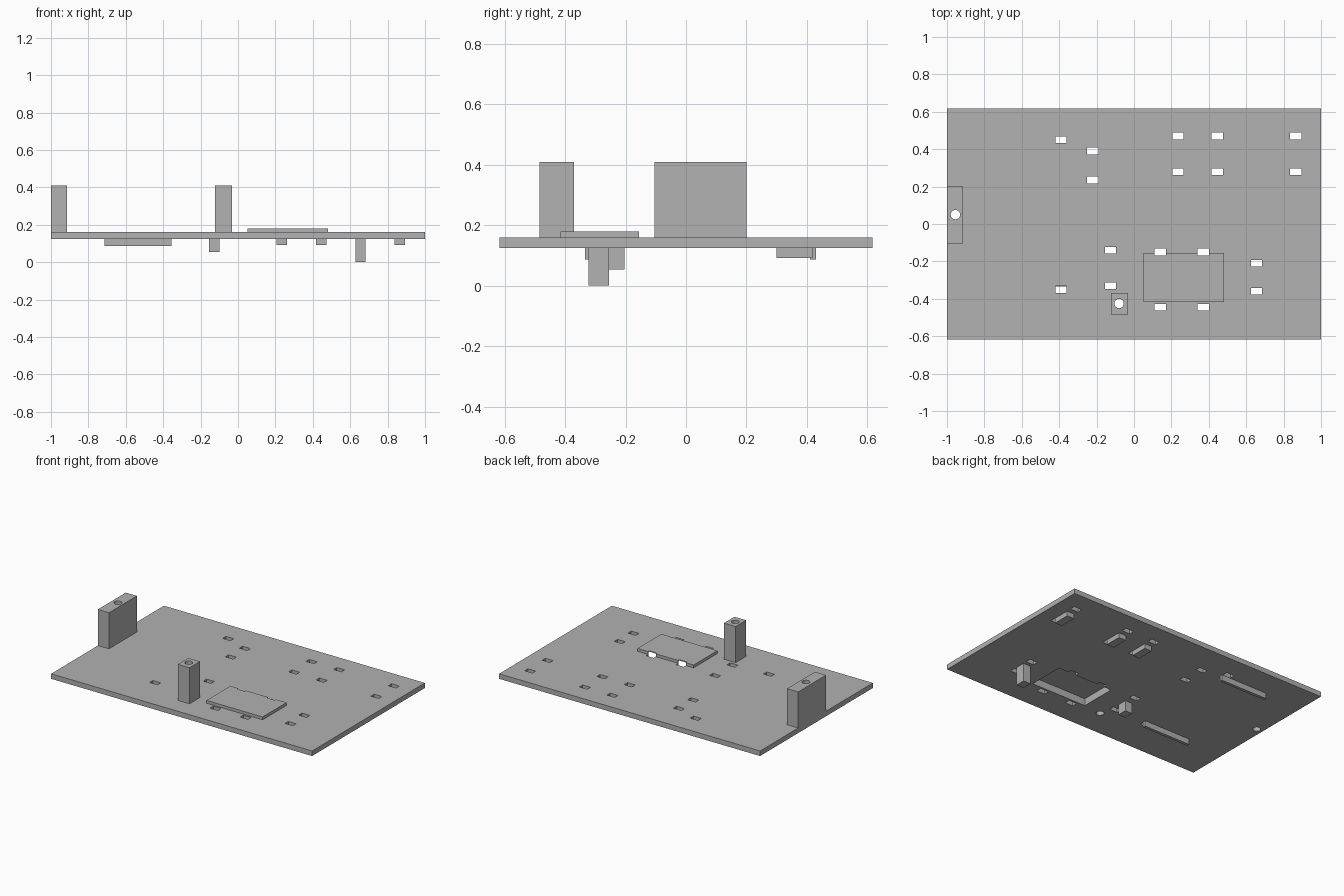
import bpy
import bmesh
from mathutils import Matrix, Vector

cube = bpy.data.objects.get("Cube")
if cube:
    bpy.data.objects.remove(cube, do_unlink=True)

grey = bpy.data.materials.new("light_grey")
grey.use_nodes = True
colour = (0.445, 0.445, 0.445, 1)
grey.diffuse_color = colour
grey.node_tree.nodes["Principled BSDF"].inputs["Base Color"].default_value = colour

BOTTOM, TOP = 0.125, 0.16   # base plate heights


def add_box(bm, x, y, z):
    """Box from (min, max) ranges on each axis."""
    size = Vector((x[1] - x[0], y[1] - y[0], z[1] - z[0]))
    mid = Vector((sum(x), sum(y), sum(z))) / 2
    bmesh.ops.create_cube(bm, size=1, matrix=Matrix.Translation(mid) @ Matrix.Diagonal(size).to_4x4())


def finish(name, bm):
    mesh = bpy.data.meshes.new(name)
    bm.to_mesh(mesh)
    bm.free()
    mesh.materials.append(grey)
    obj = bpy.data.objects.new(name, mesh)
    bpy.context.collection.objects.link(obj)
    return obj


def box(name, x, y, z):
    bm = bmesh.new()
    add_box(bm, x, y, z)
    return finish(name, bm)


def cut(obj, *cutters):
    bpy.context.view_layer.objects.active = obj
    for cutter in cutters:
        mod = obj.modifiers.new("cut", 'BOOLEAN')
        mod.operation = 'DIFFERENCE'
        mod.solver = 'EXACT'
        mod.object = cutter
        bpy.ops.object.modifier_apply(modifier=mod.name)


# Tie slots, as x position and the y positions in that column
slots = [(-0.39, (0.45, -0.35)), (-0.22, (0.39, 0.235)), (-0.125, (-0.14, -0.33)),
         (0.235, (0.47, 0.28)), (0.445, (0.47, 0.28)), (0.865, (0.47, 0.28)),
         (0.655, (-0.21, -0.36)), (0.14, (-0.15, -0.445)), (0.37, (-0.15, -0.445))]
bm = bmesh.new()
for x, ys in slots:
    for y in ys:
        add_box(bm, (x - 0.03, x + 0.03), (y - 0.018, y + 0.018), (0.1, 0.25))
slot_cutter = finish("slot_cutter", bm)

# Round bores through the posts and plate
bm = bmesh.new()
for x, y in ((-0.955, 0.05), (-0.08, -0.425)):
    bmesh.ops.create_cone(bm, cap_ends=True, segments=32, radius1=0.025, radius2=0.025,
                          depth=0.6, matrix=Matrix.Translation((x, y, 0.25)))
bore_cutter = finish("bore_cutter", bm)

# Pocket open from below, closed by the thin raised cover
pocket_cutter = box("pocket_cutter", (0.054, 0.476), (-0.412, -0.159), (0.1, 0.174))
cutters = (slot_cutter, bore_cutter, pocket_cutter)
for c in cutters:
    c.hide_render = True

# Main parts
plate = box("base_plate", (-1, 1), (-0.617, 0.617), (BOTTOM, TOP))
cut(plate, pocket_cutter, slot_cutter, bore_cutter)
cover = box("pocket_cover", (0.05, 0.48), (-0.416, -0.155), (TOP, 0.18))
cut(cover, pocket_cutter, slot_cutter)
wide_post = box("wide_post", (-1, -0.915), (-0.105, 0.2), (TOP, 0.41))
cut(wide_post, bore_cutter)
narrow_post = box("narrow_post", (-0.122, -0.032), (-0.485, -0.37), (TOP, 0.41))
cut(narrow_post, bore_cutter)

# Ribs and blocks under the plate
for name, y in (("front_rib", -0.335), ("back_rib", 0.41)):
    box(name, (-0.713, -0.355), (y, y + 0.02), (0.087, BOTTOM))
for name, x in (("inner_block", 0.235), ("middle_block", 0.445), ("outer_block", 0.865)):
    box(name, (x - 0.028, x + 0.028), (0.3, 0.418), (0.092, BOTTOM))
box("short_foot", (-0.155, -0.1), (-0.27, -0.203), (0.053, BOTTOM))
box("tall_foot", (0.627, 0.683), (-0.323, -0.255), (0, BOTTOM))

for c in cutters:
    bpy.data.objects.remove(c, do_unlink=True)
